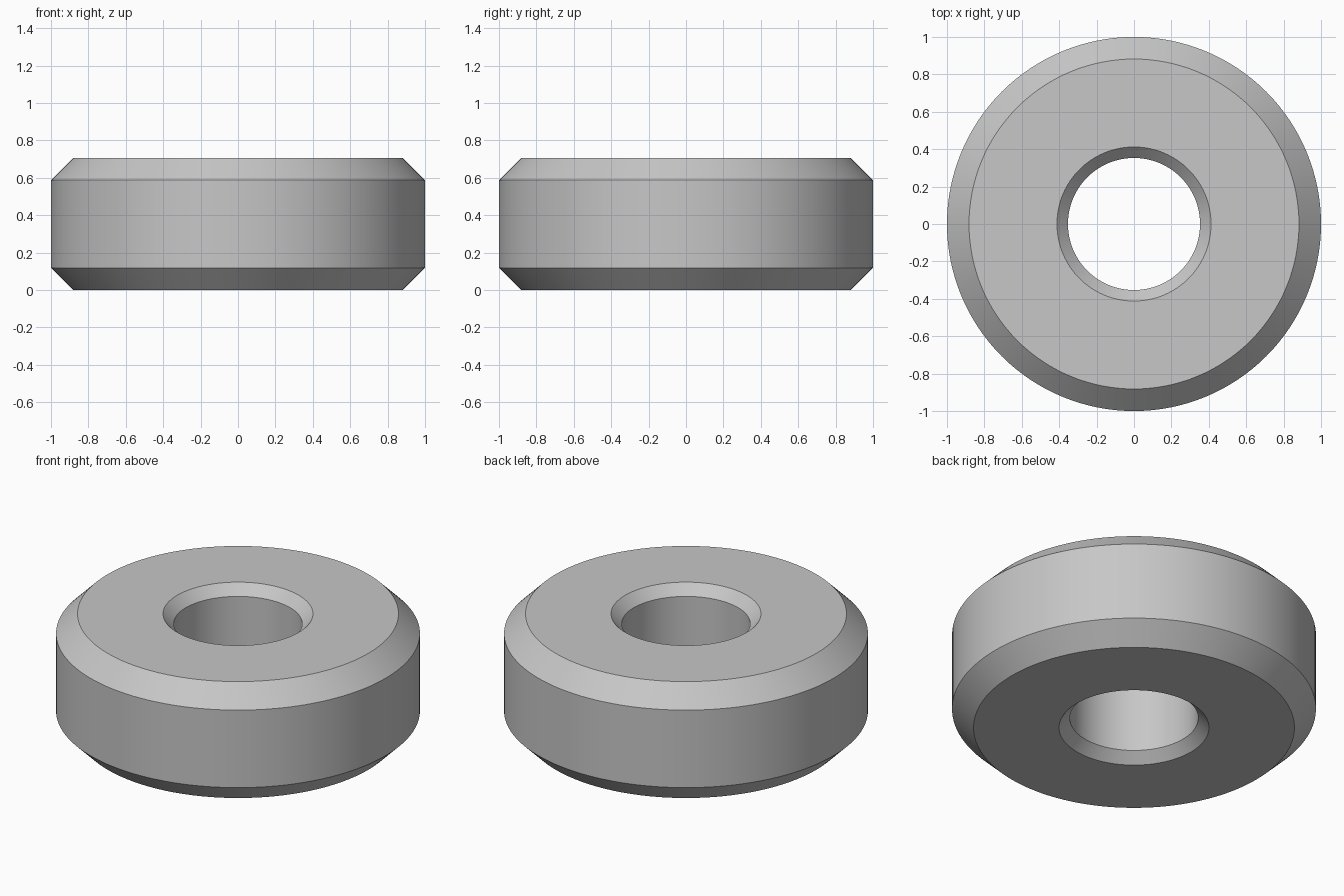
import bpy
import bmesh
from math import pi, radians
from mathutils import Matrix

cube = bpy.data.objects.get("Cube")
if cube:
    bpy.data.objects.remove(cube, do_unlink=True)

SEGMENTS = 128
HEIGHT = 0.706
OUTER, OUTER_BEVEL = 1.0, 0.118
BORE, BORE_BEVEL = 0.353, 0.059

# Plain grey metal
grey = bpy.data.materials.new("grey_metal")
grey.use_nodes = True
color = (0.57, 0.57, 0.57, 1)
grey.diffuse_color = color
grey.node_tree.nodes["Principled BSDF"].inputs["Base Color"].default_value = color

# Closed cross-section of the ring, anticlockwise in radius and height
profile = [
    (BORE + BORE_BEVEL, 0), (OUTER - OUTER_BEVEL, 0),
    (OUTER, OUTER_BEVEL), (OUTER, HEIGHT - OUTER_BEVEL),
    (OUTER - OUTER_BEVEL, HEIGHT), (BORE + BORE_BEVEL, HEIGHT),
    (BORE, HEIGHT - BORE_BEVEL), (BORE, BORE_BEVEL),
]

# Chamfered ring turned around the vertical axis
bm = bmesh.new()
rings = []
for i in range(SEGMENTS):
    turn = Matrix.Rotation(2 * pi * i / SEGMENTS, 3, "Z")
    rings.append([bm.verts.new(turn.col[0] * r + turn.col[2] * z) for r, z in profile])
for i, ring in enumerate(rings):
    following = rings[(i + 1) % SEGMENTS]
    for j in range(len(profile)):
        k = (j + 1) % len(profile)
        bm.faces.new((ring[j], following[j], following[k], ring[k]))
bmesh.ops.recalc_face_normals(bm, faces=bm.faces)

mesh = bpy.data.meshes.new("chamfered_ring")
bm.to_mesh(mesh)
bm.free()
mesh.materials.append(grey)
ring_object = bpy.data.objects.new("chamfered_ring", mesh)
bpy.context.collection.objects.link(ring_object)

# Smooth round faces with sharp chamfer edges
bpy.ops.object.select_all(action="DESELECT")
ring_object.select_set(True)
bpy.context.view_layer.objects.active = ring_object
bpy.ops.object.shade_smooth_by_angle(angle=radians(30))
